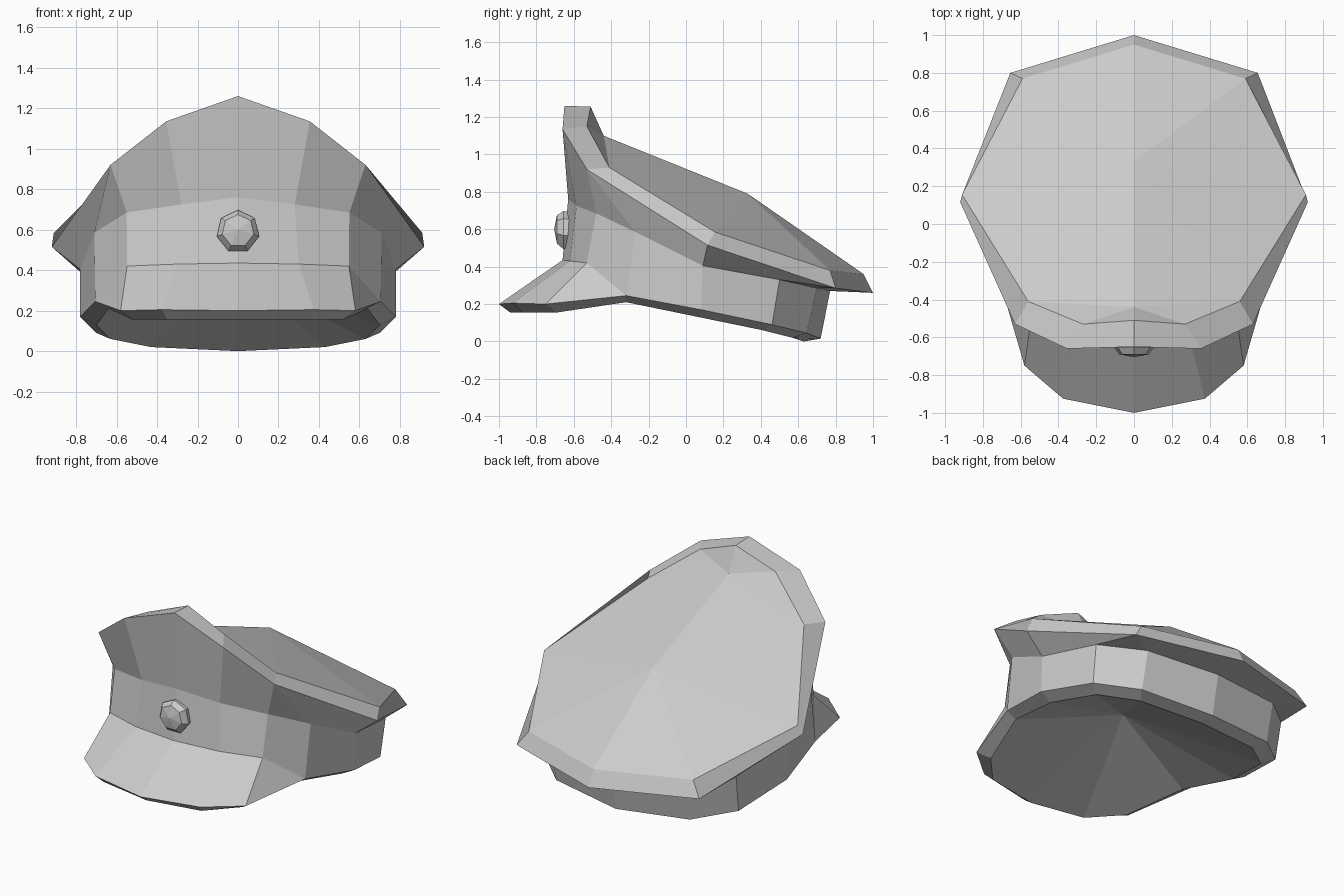
import bpy, bmesh
from math import sin, cos, pi

if "Cube" in bpy.data.objects:
    bpy.data.objects.remove(bpy.data.objects["Cube"])


def finish(name, bm):
    bmesh.ops.remove_doubles(bm, verts=bm.verts[:], dist=0.0005)
    bmesh.ops.recalc_face_normals(bm, faces=bm.faces[:])
    me = bpy.data.meshes.new(name)
    bm.to_mesh(me)
    bm.free()
    ob = bpy.data.objects.new(name, me)
    bpy.context.collection.objects.link(ob)
    return ob


def mirrored(half):
    """Half ring (front centre to back centre) to a full closed ring."""
    return half + [(-x, y, z) for x, y, z in reversed(half[1:-1])]


def loft(name, rings, start, end):
    """Skin rings of equal count; repeated points collapse to triangles."""
    bm = bmesh.new()

    def face(pts):
        uniq = list(dict.fromkeys(pts))
        if len(uniq) > 2:
            bm.faces.new([bm.verts.new(p) for p in uniq])

    n = len(rings[0])
    for i in range(n):
        j = (i + 1) % n
        face([start, rings[0][j], rings[0][i]])
        for a, b in zip(rings, rings[1:]):
            face([a[i], a[j], b[j], b[i]])
        face([rings[-1][i], rings[-1][j], end])
    return finish(name, bm)


# Cap: underside lip, brim edge, visor top, band top, crown flare, crown rim
lip = [(0, -.94, .155), (.35, -.875, .155), (.52, -.69, .155), (.64, -.32, .21),
       (.70, .07, .13), (.63, .41, .06), (.43, .57, .02), (0, .63, 0)]
edge = [(0, -1, .2), (.375, -.925, .205), (.58, -.75, .2), (.705, -.32, .245),
        (.78, .08, .17), (.70, .46, .09), (.48, .645, .045), (0, .72, .015)]
visor_top = [(0, -.66, .435), (.3, -.62, .43), (.548, -.53, .42)] + edge[3:]
band_top = [(0, -.63, .76), (.28, -.585, .725), (.55, -.48, .685), (.71, -.27, .585),
            (.78, .09, .405), (.71, .50, .33), (.48, .70, .285), (0, .77, .27)]
flare = [(0, -.65, 1.26), (.355, -.66, 1.135), (.63, -.53, .92), (.63, -.53, .92),
         (.92, .115, .515), (.655, .80, .285), (.655, .80, .285), (0, 1, .26)]
rim = [(0, -.51, 1.255), (.27, -.53, 1.15), (.56, -.41, .93), (.56, -.41, .93),
       (.91, .155, .585), (.59, .77, .38), (.59, .77, .38), (0, .95, .36)]
dip = [(0, -.44, 1.1)] * 2 + rim[2:]

loft("cap", [mirrored(r) for r in (lip, edge, visor_top, band_top, flare, rim, dip)],
     (0, -.1, .38), (0, .33, .79))


# Badge: seven-sided faceted stud on the band
def stud_ring(y, r, zc):
    return [(r * sin(2 * pi * k / 7), y, zc + r * cos(2 * pi * k / 7)) for k in range(7)]


loft("badge", [stud_ring(-.61, .1, .59), stud_ring(-.655, .107, .59),
               stud_ring(-.69, .08, .595)],
     (0, -.6, .59), (0, -.705, .6))
